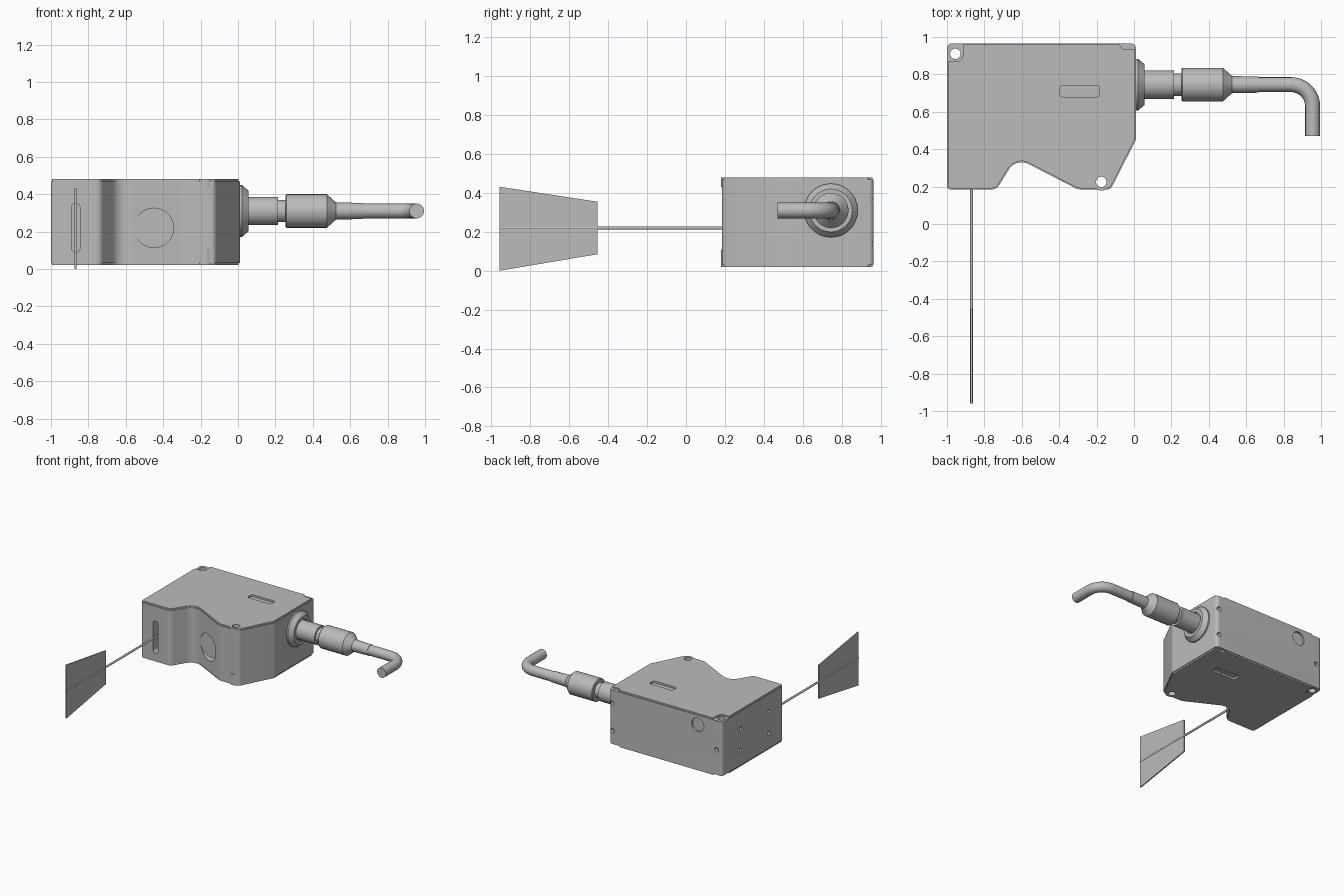
import bpy, bmesh, math
from mathutils import Vector, Matrix

if "Cube" in bpy.data.objects:
    bpy.data.objects.remove(bpy.data.objects["Cube"])

grey = bpy.data.materials.new("mid_grey")
grey.use_nodes = True
grey.diffuse_color = (0.5, 0.5, 0.5, 1)
grey.node_tree.nodes["Principled BSDF"].inputs["Base Color"].default_value = (0.5, 0.5, 0.5, 1)


def make(name, bm):
    bmesh.ops.recalc_face_normals(bm, faces=bm.faces[:])
    mesh = bpy.data.meshes.new(name)
    bm.to_mesh(mesh)
    bm.free()
    mesh.materials.append(grey)
    ob = bpy.data.objects.new(name, mesh)
    bpy.context.collection.objects.link(ob)
    return ob


def activate(ob):
    bpy.ops.object.select_all(action='DESELECT')
    ob.select_set(True)
    bpy.context.view_layer.objects.active = ob


def smooth(ob, angle=30):
    activate(ob)
    bpy.ops.object.shade_smooth_by_angle(angle=math.radians(angle))


def rounded(corners, steps=8):
    """Outline with each (x, y, radius) corner replaced by an arc."""
    out = []
    for i, (x, y, r) in enumerate(corners):
        p = Vector((x, y))
        a = (Vector(corners[i - 1][:2]) - p).normalized()
        b = (Vector(corners[(i + 1) % len(corners)][:2]) - p).normalized()
        if r == 0:
            out.append(p)
            continue
        half = a.angle(b) / 2
        centre = p + (a + b).normalized() * r / math.sin(half)
        start = p + a * r / math.tan(half) - centre
        end = p + b * r / math.tan(half) - centre
        sweep = start.angle_signed(end)
        for k in range(steps + 1):
            out.append(centre + Matrix.Rotation(-sweep * k / steps, 2) @ start)
    return out


def prism(bm, outline, low, high):
    base = bm.faces.new([bm.verts.new((p[0], p[1], low)) for p in outline])
    ext = bmesh.ops.extrude_face_region(bm, geom=[base])["geom"]
    bmesh.ops.translate(bm, vec=(0, 0, high - low),
                        verts=[v for v in ext if isinstance(v, bmesh.types.BMVert)])
    top = [f for f in ext if isinstance(f, bmesh.types.BMFace)][0]
    bmesh.ops.recalc_face_normals(bm, faces=bm.faces[:])
    return base, top


def rect(x0, x1, y0, y1, r):
    return rounded([(x0, y0, r), (x1, y0, r), (x1, y1, r), (x0, y1, r)])


def prism_object(name, outline, low, high):
    bm = bmesh.new()
    prism(bm, outline, low, high)
    return make(name, bm)


def rod(name, centre, radius, length, axis, sides=32):
    bm = bmesh.new()
    turn = Vector((0, 0, 1)).rotation_difference(Vector(axis)).to_matrix().to_4x4()
    bmesh.ops.create_cone(bm, cap_ends=True, segments=sides, radius1=radius, radius2=radius,
                          depth=length, matrix=Matrix.Translation(centre) @ turn)
    return make(name, bm)


# Housing with a stepped lid on the top and the bottom
outline = rounded([(-1, .965, .025), (.01, .965, .025), (.01, .45, .02), (-.125, .185, .03),
                   (-.3, .185, .06), (-.63, .355, .08), (-.735, .185, .045), (-1, .185, .02)])
bm = bmesh.new()
caps = prism(bm, outline, .032, .468)
for cap, step in zip(caps, (-.012, .012)):
    bmesh.ops.inset_region(bm, faces=[cap], thickness=.006)
    ext = bmesh.ops.extrude_face_region(bm, geom=[cap])["geom"]
    bmesh.ops.translate(bm, vec=(0, 0, step),
                        verts=[v for v in ext if isinstance(v, bmesh.types.BMVert)])
    if cap.is_valid:
        bmesh.ops.delete(bm, geom=[cap], context='FACES_ONLY')
housing = make("housing", bm)


def combine(tool, operation='DIFFERENCE'):
    mod = housing.modifiers.new("cut", 'BOOLEAN')
    mod.operation, mod.solver, mod.object = operation, 'EXACT', tool
    activate(housing)
    bpy.ops.object.modifier_apply(modifier=mod.name)
    bpy.data.objects.remove(tool)


X, Y, Z = (1, 0, 0), (0, 1, 0), (0, 0, 1)
# Lid notches at the corners and the shallow label recesses
for low, high in ((.469, .6), (-.1, .031)):
    combine(prism_object("notch", rect(-1.1, -.915, .868, 1.1, .035), low, high))
    combine(prism_object("notch", rect(-.075, .1, .935, 1.1, .025), low, high))
for low, high in ((.465, .6), (-.1, .035)):
    combine(prism_object("recess", rect(-.395, -.185, .68, .74, .015), low, high))

# Mounting bosses and through holes
for low, high in ((.43, .48), (.02, .11)):
    combine(rod("boss", (-.175, .225, (low + high) / 2), .046, high - low, Z), 'UNION')
for x, y in ((-.955, .91), (-.175, .225)):
    combine(rod("hole", (x, y, .25), .028, 1, Z))

# Front window, cord slot and rear round recess
combine(rod("window", (-.45, .15, .22), .105, .33, Y, 48))
slot = prism_object("slot", rect(-.891, -.845, .09, .35, .022), -.25, -.1)
slot.data.transform(Matrix.Rotation(math.pi / 2, 4, 'X'))
combine(slot)
combine(rod("round_recess", (-.78, 1.0, .39), .055, .1, Y))

# Small screw holes at the rear and on the right end
for x, z in ((-.015, .36), (-.015, .14), (-.95, .235)):
    combine(rod("screw_hole", (x, .97, z), .018, .08, Y, 16))
for y in (.73, .37):
    for z in (.33, .155):
        combine(rod("screw_hole", (-1, y, z), .014, .08, X, 16))
smooth(housing, 25)


# Turned cable connector
def lathe(name, profile, y, z, sides=48):
    bm = bmesh.new()
    rings = [[bm.verts.new((x, y + r * math.cos(k * math.tau / sides),
                            z + r * math.sin(k * math.tau / sides))) for k in range(sides)]
             for x, r in profile]
    for a, b in zip(rings, rings[1:]):
        for k in range(sides):
            n = (k + 1) % sides
            bm.faces.new((a[k], a[n], b[n], b[k]))
    bm.faces.new(rings[0])
    bm.faces.new(rings[-1])
    return make(name, bm)


smooth(lathe("connector", [
    (0, .138), (.022, .138), (.055, .11), (.055, .085), (.045, .085), (.045, .076),
    (.215, .076), (.215, .06), (.255, .06), (.255, .085), (.26, .09), (.475, .09),
    (.52, .05), (.525, .046), (.665, .043), (.665, .035)], .745, .31), 25)

# Bent cable
curve = bpy.data.curves.new("cable", 'CURVE')
curve.dimensions = '3D'
curve.bevel_depth, curve.bevel_resolution, curve.use_fill_caps = .04, 6, True
path = [(.6, .745)]
path += [(.84 + .115 * math.sin(a), .63 + .115 * math.cos(a))
         for a in [k * math.pi / 24 for k in range(13)]]
path.append((.955, .47))
spline = curve.splines.new('POLY')
spline.points.add(len(path) - 1)
for point, (x, y) in zip(spline.points, path):
    point.co = (x, y, .31, 1)
cable = bpy.data.objects.new("cable", curve)
bpy.context.collection.objects.link(cable)
curve.materials.append(grey)
activate(cable)
bpy.ops.object.convert(target='MESH')
smooth(bpy.context.object, 40)

# Pull cord and tapered flag
smooth(rod("pull_cord", (-.868, -.365, .22), .008, 1.19, Y, 16))
flag = prism_object("flag", [(-.96, 0), (-.455, .085), (-.455, .355), (-.96, .432)], -.873, -.863)
flag.data.transform(Matrix(((0, 0, 1, 0), (1, 0, 0, 0), (0, 1, 0, 0), (0, 0, 0, 1))))
